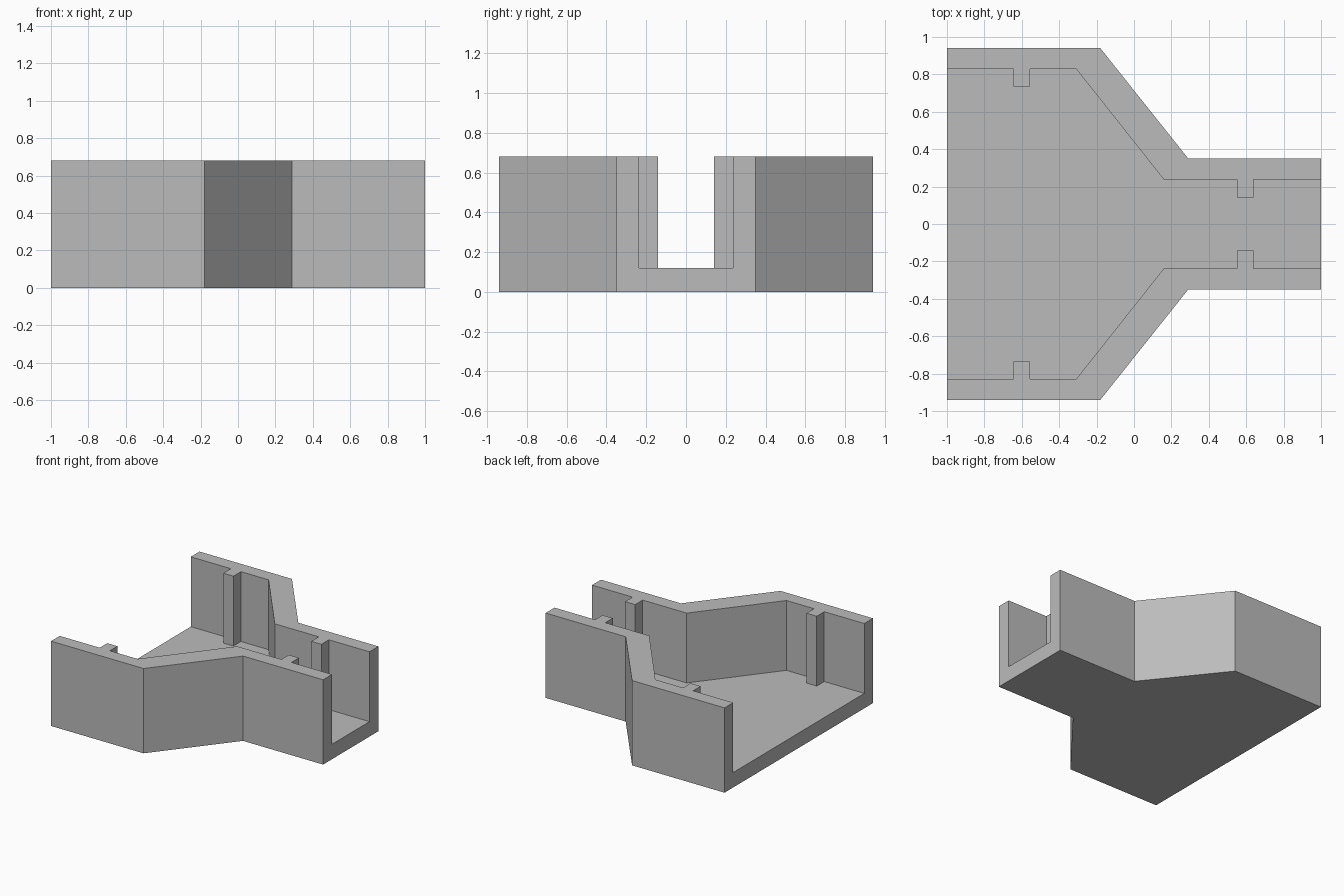
import bpy
import bmesh

cube = bpy.data.objects.get("Cube")
if cube:
    bpy.data.objects.remove(cube, do_unlink=True)

HEIGHT = 0.68
FLOOR = 0.12

grey = bpy.data.materials.new("plain grey")
grey.use_nodes = True
colour = (0.5, 0.5, 0.5, 1)
grey.diffuse_color = colour
grey.node_tree.nodes["Principled BSDF"].inputs["Base Color"].default_value = colour


def mirrored_prism(name, half, z0, z1):
    """Extrude a plan made of one side (x, y) mirrored across the x axis."""
    plan = half + [(x, -y) for x, y in reversed(half)]
    bm = bmesh.new()
    face = bm.faces.new([bm.verts.new((x, y, z0)) for x, y in plan])
    top = bmesh.ops.extrude_face_region(bm, geom=[face])
    verts = [v for v in top["geom"] if isinstance(v, bmesh.types.BMVert)]
    bmesh.ops.translate(bm, verts=verts, vec=(0, 0, z1 - z0))
    bmesh.ops.recalc_face_normals(bm, faces=bm.faces)
    mesh = bpy.data.meshes.new(name)
    bm.to_mesh(mesh)
    bm.free()
    mesh.materials.append(grey)
    obj = bpy.data.objects.new(name, mesh)
    bpy.context.collection.objects.link(obj)
    return obj


def rib(x0, x1, wall, tip):
    """Notch in the channel plan that leaves a square rib on the wall."""
    return [(x0, wall), (x0, tip), (x1, tip), (x1, wall)]


# Funnel-shaped body
body = mirrored_prism("funnel_channel", [(-1, 0.94), (-0.18, 0.94), (0.29, 0.35), (1, 0.35)], 0, HEIGHT)

# Open channel with ribs, running out of both ends and the top
channel = ([(-1.2, 0.83)] + rib(-0.645, -0.555, 0.83, 0.735)
           + [(-0.31, 0.83), (0.16, 0.237)]
           + rib(0.55, 0.64, 0.237, 0.142) + [(1.2, 0.237)])
cutter = mirrored_prism("channel_cutter", channel, FLOOR, HEIGHT + 0.3)
cutter.hide_render = True

cut = body.modifiers.new("channel", "BOOLEAN")
cut.operation = "DIFFERENCE"
cut.solver = "EXACT"
cut.object = cutter
bpy.context.view_layer.objects.active = body
bpy.ops.object.modifier_apply(modifier=cut.name)
bpy.data.objects.remove(cutter, do_unlink=True)
